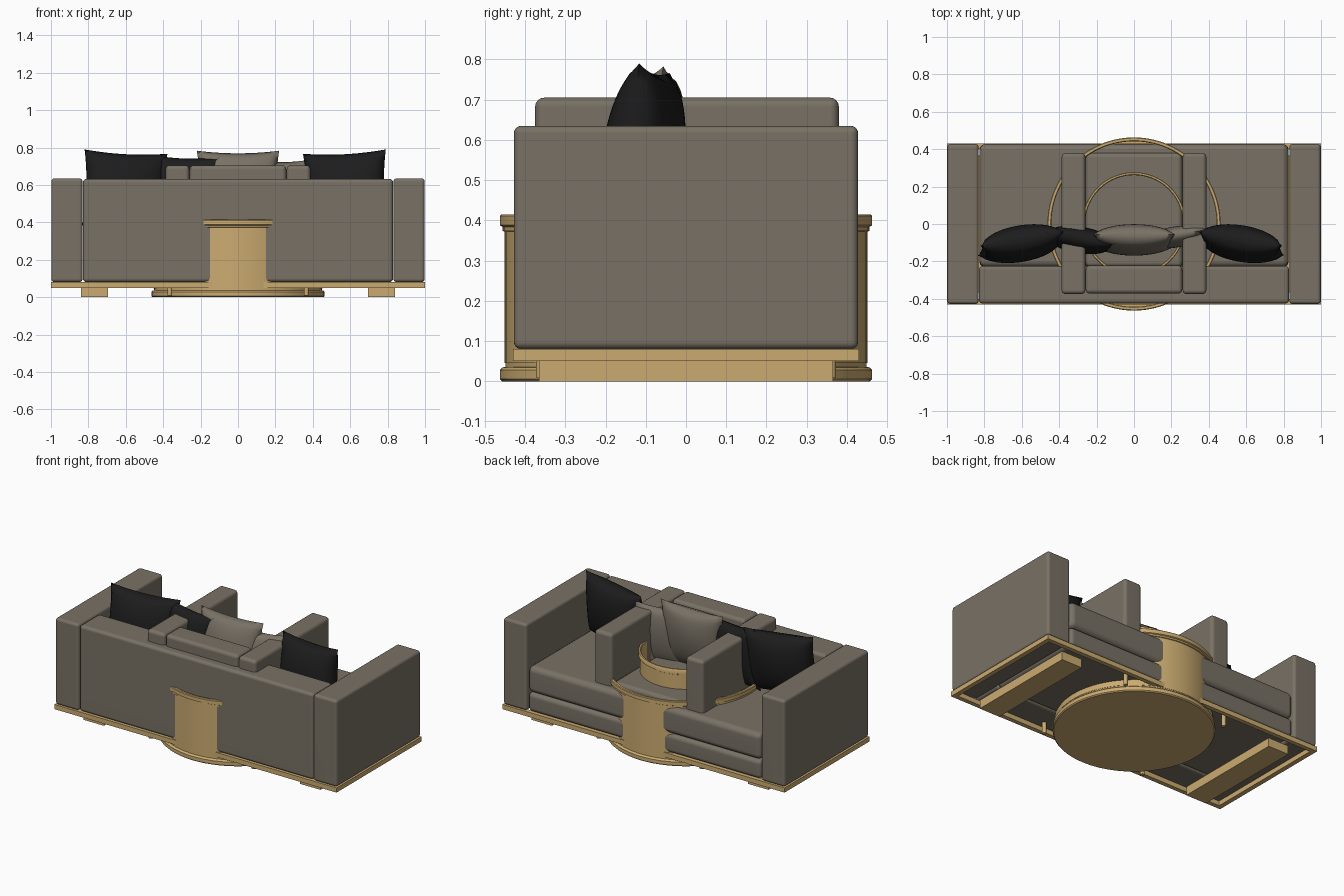
import bpy, bmesh, math
from mathutils import Matrix, Vector

if "Cube" in bpy.data.objects:
    bpy.data.objects.remove(bpy.data.objects["Cube"])


def material(name, rgb):
    m = bpy.data.materials.new(name)
    m.diffuse_color = (*rgb, 1)
    m.use_nodes = True
    m.node_tree.nodes["Principled BSDF"].inputs["Base Color"].default_value = m.diffuse_color
    return m


GREY = material("grey_fabric", (0.19, 0.165, 0.13))
GOLD = material("brushed_gold", (0.60, 0.41, 0.165))
BLACK = material("black_fabric", (0.012, 0.012, 0.013))


def finish(name, bm, mat, weighted=False, angle=40):
    bmesh.ops.recalc_face_normals(bm, faces=bm.faces)
    me = bpy.data.meshes.new(name)
    bm.to_mesh(me)
    bm.free()
    me.materials.append(mat)
    ob = bpy.data.objects.new(name, me)
    bpy.context.collection.objects.link(ob)
    bpy.ops.object.select_all(action='DESELECT')
    ob.select_set(True)
    bpy.context.view_layer.objects.active = ob
    bpy.ops.object.shade_smooth_by_angle(angle=math.radians(angle))
    if weighted:
        ob.modifiers.new("weighted", 'WEIGHTED_NORMAL').keep_sharp = True
    return ob


def box(name, x, y, z, mat, r=0.0):
    """Box from (min, max) ranges with rounded edges."""
    bm = bmesh.new()
    bmesh.ops.create_cube(bm, size=1)
    for v in bm.verts:
        v.co = Vector([a[0] if c < 0 else a[1] for c, a in zip(v.co, (x, y, z))])
    if r:
        bmesh.ops.bevel(bm, geom=bm.edges[:], offset=r, segments=4,
                        profile=0.5, affect='EDGES')
    return finish(name, bm, mat, bool(r))


def lathe(name, profile, mat, n=96):
    """Revolve a closed (radius, z) loop; radius 0 points become poles."""
    bm = bmesh.new()
    rings = []
    for r, z in profile:
        if r == 0:
            rings.append([bm.verts.new((0, 0, z))] * n)
        else:
            rings.append([bm.verts.new((r * math.cos(2 * math.pi * i / n),
                                        r * math.sin(2 * math.pi * i / n), z))
                          for i in range(n)])
    for k in range(len(rings)):
        a, b = rings[k], rings[(k + 1) % len(rings)]
        for i in range(n):
            j = (i + 1) % n
            vs = list(dict.fromkeys((a[i], a[j], b[j], b[i])))
            if len(vs) > 2:
                bm.faces.new(vs)
    return finish(name, bm, mat)


def pillow(name, mat, loc, w, h, t, yaw, lean, roll=0.0, n=20):
    """Stuffed square cushion with pinched corners and slightly hollow edges."""
    bm = bmesh.new()
    bmesh.ops.create_grid(bm, x_segments=n, y_segments=n, size=1)
    top = bm.verts[:]
    ret = bmesh.ops.duplicate(bm, geom=bm.verts[:] + bm.edges[:] + bm.faces[:])
    back = {g for g in ret["geom"] if isinstance(g, bmesh.types.BMVert)}
    for v in top + list(back):
        u, s = v.co.x, v.co.y
        puff = (max(0, 1 - u * u) * max(0, 1 - s * s)) ** 0.45 * t / 2
        v.co = (u * w / 2 * (1 - 0.07 * (1 - s * s)),
                -puff if v in back else puff,
                s * h / 2 * (1 - 0.07 * (1 - u * u)))
    bmesh.ops.remove_doubles(bm, verts=bm.verts[:], dist=1e-5)
    m = (Matrix.Translation(loc) @ Matrix.Rotation(yaw, 4, 'Z')
         @ Matrix.Rotation(lean, 4, 'X') @ Matrix.Rotation(roll, 4, 'Y'))
    bm.transform(m)
    return finish(name, bm, mat, angle=80)


# Sofa body: back, seat base, seat cushion
box("sofa_back", (-0.829, 0.829), (-0.425, -0.225), (0.08, 0.632), GREY, 0.02)
box("seat_base", (-0.826, 0.826), (-0.23, 0.425), (0.08, 0.203), GREY, 0.028)
box("seat_cushion", (-0.826, 0.826), (-0.23, 0.428), (0.203, 0.372), GREY, 0.035)

# Mirrored parts: arms, long feet, chair arms
for s, side in ((-1, "left"), (1, "right")):
    def span(a, b):
        return tuple(sorted((s * a, s * b)))
    box(side + "_arm", span(0.831, 0.998), (-0.428, 0.428), (0.08, 0.635), GREY, 0.018)
    box(side + "_foot_bar", span(0.695, 0.84), (-0.365, 0.365), (0.0, 0.055), GOLD)
    box(side + "_base_side", span(0.97, 1.0), (-0.43, 0.43), (0.05, 0.08), GOLD)
    box(side + "_chair_arm", span(0.26, 0.387), (-0.375, 0.38), (0.2, 0.705), GREY, 0.022)
    for e, end in ((-1, "front"), (1, "rear")):
        bm = bmesh.new()
        bmesh.ops.create_cone(bm, cap_ends=True, segments=16, radius1=0.013,
                              radius2=0.013, depth=0.085,
                              matrix=Matrix.Translation((s * 0.365, e * 0.36, 0.052)))
        finish(f"{side}_{end}_peg", bm, GOLD)

# Gold base frame long rails
for e, end in ((-1, "front"), (1, "rear")):
    y = tuple(sorted((e * 0.402, e * 0.43)))
    box(end + "_base_rail", (-0.97, 0.97), y, (0.05, 0.08), GOLD)

# Central chair
box("chair_back", (-0.258, 0.258), (-0.372, -0.222), (0.2, 0.705), GREY, 0.022)
box("chair_seat", (-0.258, 0.258), (-0.23, 0.38), (0.2, 0.405), GREY, 0.025)

# Gold disc, drum and inner ring
lathe("floor_disc", [(0, 0), (0.457, 0), (0.463, 0.006), (0.463, 0.028),
                     (0.457, 0.034), (0.449, 0.036), (0.449, 0.046), (0, 0.046)], GOLD)
lathe("drum", [(0.451, 0.046), (0.451, 0.372), (0.456, 0.374), (0.456, 0.384),
               (0.463, 0.388), (0.463, 0.411), (0.459, 0.415), (0.446, 0.415),
               (0.442, 0.411), (0.442, 0.046)], GOLD)
lathe("inner_ring", [(0.268, 0.36), (0.268, 0.496), (0.271, 0.498), (0.271, 0.504),
                     (0.277, 0.507), (0.277, 0.53), (0.274, 0.534), (0.265, 0.534),
                     (0.261, 0.53), (0.261, 0.36)], GOLD)

# Pillows
pillow("left_black_pillow", BLACK, (-0.605, -0.105, 0.575), 0.45, 0.41, 0.19,
       math.radians(10), math.radians(-7), math.radians(3))
pillow("right_black_pillow", BLACK, (0.575, -0.105, 0.575), 0.45, 0.41, 0.19,
       math.radians(-10), math.radians(-7), math.radians(-3))
pillow("small_black_pillow", BLACK, (-0.29, -0.085, 0.56), 0.37, 0.39, 0.14,
       math.radians(-9), math.radians(-4), math.radians(2))
pillow("centre_grey_pillow", GREY, (0.0, -0.085, 0.58), 0.44, 0.41, 0.16,
       0, math.radians(-8))
pillow("small_grey_pillow", GREY, (0.22, -0.07, 0.545), 0.34, 0.38, 0.11,
       math.radians(9), math.radians(-4))
